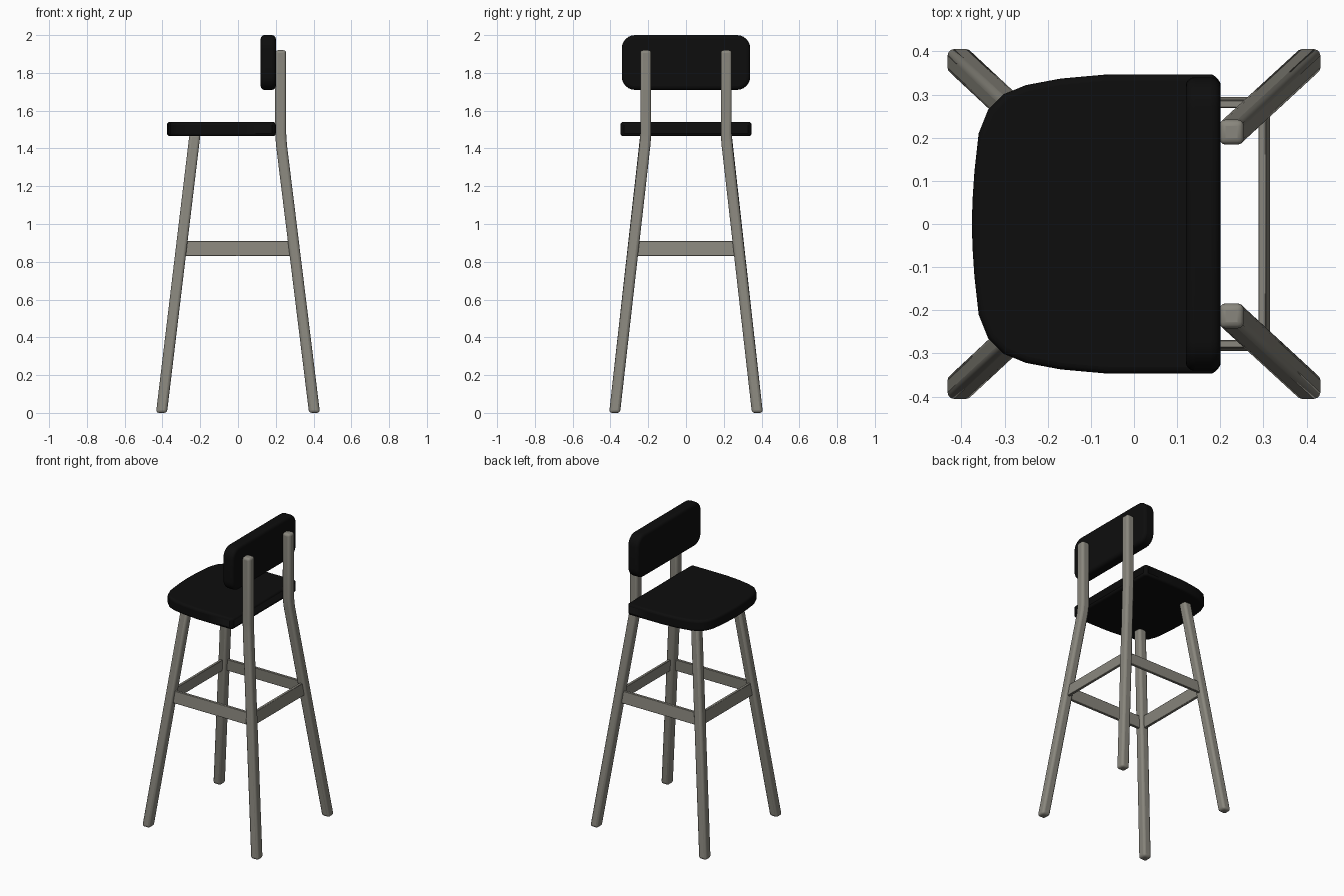
import bpy, bmesh, math
from mathutils import Vector

if "Cube" in bpy.data.objects:
    bpy.data.objects.remove(bpy.data.objects["Cube"])


def material(name, rgb):
    m = bpy.data.materials.new(name)
    m.diffuse_color = (*rgb, 1)
    m.use_nodes = True
    m.node_tree.nodes["Principled BSDF"].inputs["Base Color"].default_value = m.diffuse_color
    return m


BLACK = material("black upholstery", (0.004, 0.004, 0.004))
GREY = material("warm grey wood", (0.25, 0.24, 0.205))


def loft(name, rings, mat, bevel, segments=3):
    """Skin a list of equal-length rings, cap both ends and round the edges."""
    bm = bmesh.new()
    rows = [[bm.verts.new(p) for p in ring] for ring in rings]
    n = len(rows[0])
    for a, b in zip(rows, rows[1:]):
        for i in range(n):
            j = (i + 1) % n
            bm.faces.new((a[i], a[j], b[j], b[i]))
    bm.faces.new(rows[0][::-1])
    bm.faces.new(rows[-1])
    bmesh.ops.recalc_face_normals(bm, faces=bm.faces)
    me = bpy.data.meshes.new(name)
    bm.to_mesh(me)
    bm.free()
    me.materials.append(mat)
    ob = bpy.data.objects.new(name, me)
    bpy.context.collection.objects.link(ob)
    mod = ob.modifiers.new("rounding", 'BEVEL')
    mod.width = bevel
    mod.segments = segments
    mod.limit_method = 'ANGLE'
    mod.angle_limit = math.radians(40)
    bpy.context.view_layer.objects.active = ob
    ob.select_set(True)
    bpy.ops.object.shade_smooth_by_angle(angle=math.radians(35))
    ob.select_set(False)
    return ob


def leg(name, path):
    """Square leg following a path of centre points."""
    h = 0.029
    rings = [[(x + a * h, y + b * h, z) for a, b in ((-1, -1), (1, -1), (1, 1), (-1, 1))]
             for x, y, z in path]
    loft(name, rings, GREY, 0.015)


# Legs: splayed below the seat, back pair bends upright to carry the backrest
for s, side in ((-1, "right"), (1, "left")):
    leg("front_leg_" + side, [(-0.405, s * 0.378, 0), (-0.228, s * 0.213, 1.475)])
    leg("back_leg_" + side, [(0.405, s * 0.378, 0), (0.23, s * 0.217, 1.42),
                             (0.226, s * 0.213, 1.48), (0.226, s * 0.213, 1.92)])

# Stretchers: flat rails tilted with the leg splay
Z0, Z1, T = 0.83, 0.91, 0.009
for s in (-1, 1):
    # (distance from centre at bottom, at top)
    profile = lambda lo, hi: [(lo - T, Z0), (lo + T, Z0), (hi + T, Z1), (hi - T, Z1)]
    side = profile(0.286, 0.278)
    loft("side_stretcher_" + ("left" if s > 0 else "right"),
         [[(x, s * d, z) for d, z in side] for x in (-0.29, 0.29)], GREY, 0.002, 1)
    end = profile(0.306, 0.297)
    loft("back_stretcher" if s > 0 else "front_stretcher",
         [[(s * d, y, z) for d, z in end] for y in (-0.27, 0.27)], GREY, 0.002, 1)

# Seat: straight rear edge, curved front
half = [(-0.374, 0.06), (-0.37, 0.12), (-0.36, 0.21), (-0.338, 0.265), (-0.302, 0.301),
        (-0.25, 0.322), (-0.17, 0.337), (-0.07, 0.346), (0.03, 0.347), (0.18, 0.347),
        (0.194, 0.341), (0.2, 0.327)]
outline = [(-0.376, 0)] + half + [(x, -y) for x, y in reversed(half)]
loft("seat", [[(x, y, z) for x, y in outline] for z in (1.465, 1.54)], BLACK, 0.02, 4)

# Backrest: rounded rectangle pad
r, back = 0.07, []
for cy, cz, a0 in ((0.34 - r, 2 - r, 0), (r - 0.34, 2 - r, 90),
                   (r - 0.34, 1.71 + r, 180), (0.34 - r, 1.71 + r, 270)):
    for k in range(7):
        a = math.radians(a0 + k * 15)
        back.append((cy + r * math.cos(a), cz + r * math.sin(a)))
loft("backrest", [[(x, y, z) for y, z in back] for x in (0.12, 0.2)], BLACK, 0.02, 4)
